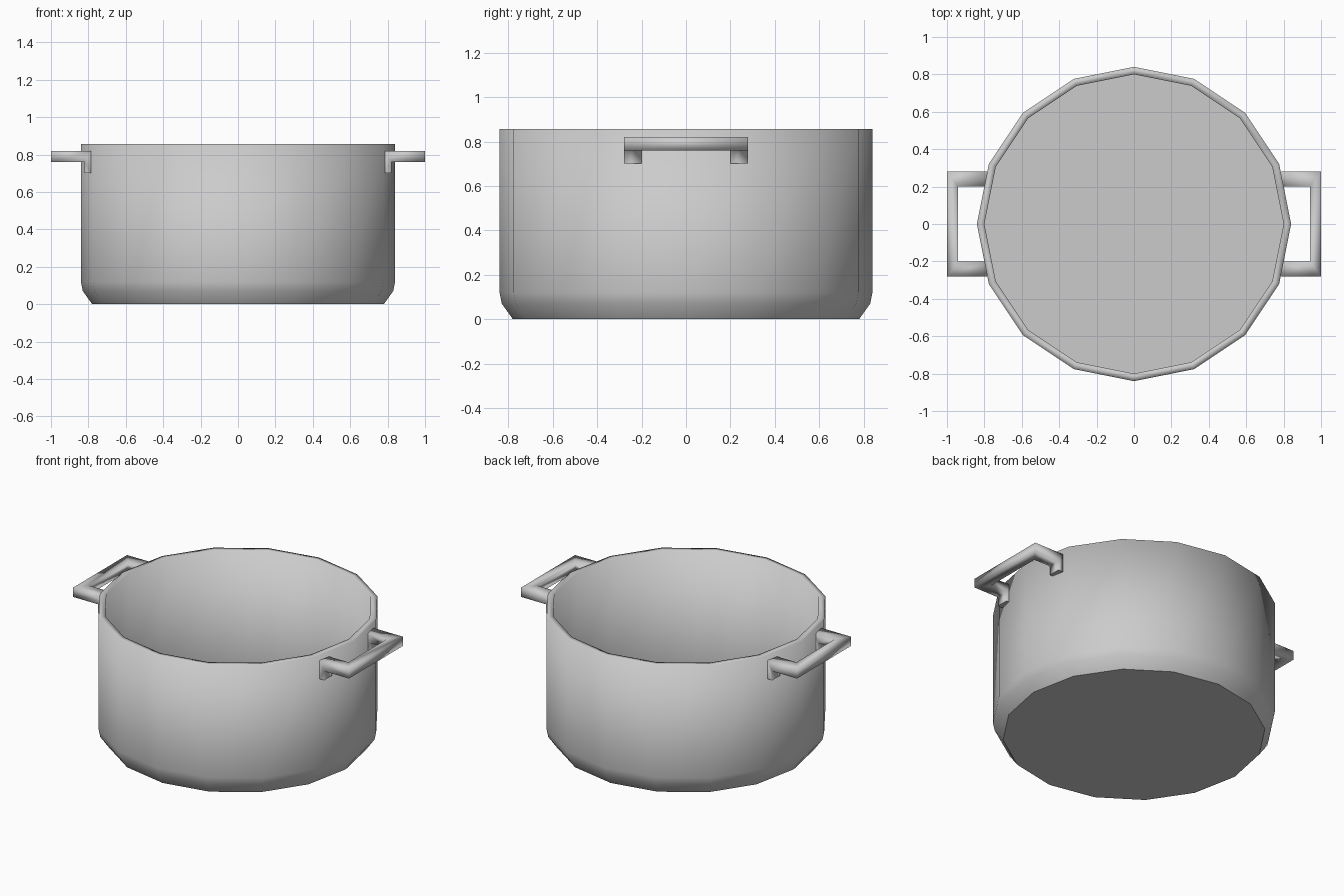
import bpy, bmesh, math

if "Cube" in bpy.data.objects:
    bpy.data.objects.remove(bpy.data.objects["Cube"])

SIDES = 16


def loft_object(name, rings):
    """Skin closed rings smoothly and cap both ends with crisp edges."""
    bm = bmesh.new()
    loops = [[bm.verts.new(p) for p in ring] for ring in rings]
    for a, b in zip(loops, loops[1:]):
        n = len(a)
        for i in range(n):
            j = (i + 1) % n
            bm.faces.new((a[i], a[j], b[j], b[i]))
    caps = [bm.faces.new(loops[0]), bm.faces.new(loops[-1])]
    bmesh.ops.recalc_face_normals(bm, faces=bm.faces)
    for f in bm.faces:
        f.smooth = True
    for cap in caps:
        for e in cap.edges:
            e.smooth = False
    mesh = bpy.data.meshes.new(name)
    bm.to_mesh(mesh)
    bm.free()
    obj = bpy.data.objects.new(name, mesh)
    bpy.context.collection.objects.link(obj)
    return obj


def circle(r, z):
    steps = [2 * math.pi * i / SIDES for i in range(SIDES)]
    return [(r * math.cos(a), r * math.sin(a), z) for a in steps]


# Pot body: outer base, chamfered foot, wall, rim, inner wall, floor
profile = [(0.78, 0), (0.83, 0.07), (0.84, 0.12), (0.84, 0.857),
           (0.80, 0.857), (0.80, 0.12)]
loft_object("pot_body", [circle(r, z) for r, z in profile])

# Side handles: mitred square bar, half of it mirrored across y
half = [
    [(0.785, 0.28, 0.70), (0.785, 0.20, 0.70), (0.82, 0.20, 0.70), (0.82, 0.28, 0.70)],
    [(0.785, 0.28, 0.82), (0.785, 0.20, 0.82), (0.82, 0.20, 0.76), (0.82, 0.28, 0.76)],
    [(1.00, 0.28, 0.82), (0.94, 0.20, 0.82), (0.94, 0.20, 0.76), (1.00, 0.28, 0.76)],
]
path = half + [[(x, -y, z) for x, y, z in ring] for ring in reversed(half)]
for name, s in (("handle_right", 1), ("handle_left", -1)):
    loft_object(name, [[(s * x, y, z) for x, y, z in r] for r in path])
